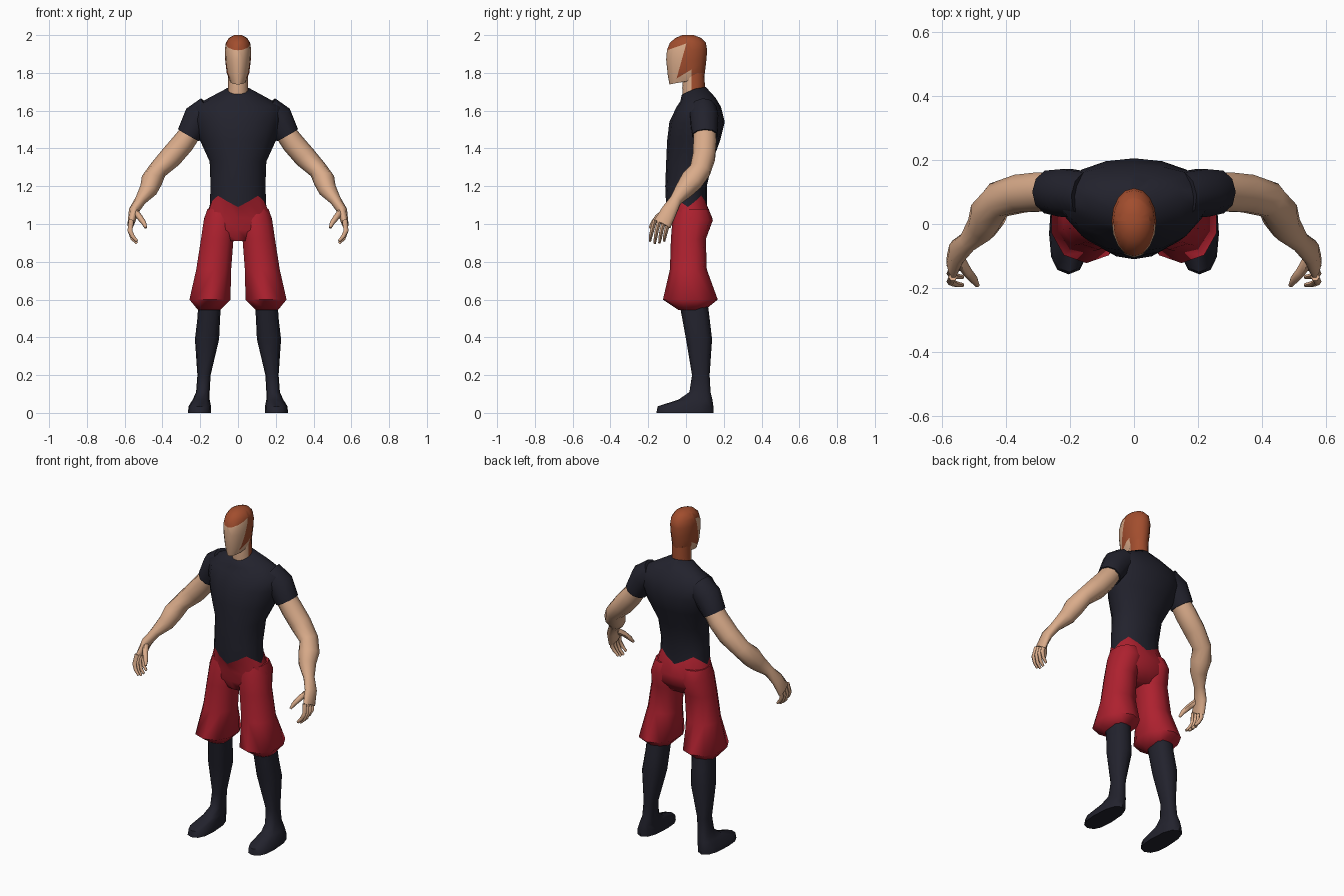
import bpy, bmesh, math
from mathutils import Vector


def material(name, rgb):
    m = bpy.data.materials.new(name)
    m.diffuse_color = (*rgb, 1)
    return m


NAVY = material("dark navy", (0.016, 0.016, 0.026))
RED = material("red cloth", (0.42, 0.015, 0.028))
SKIN = material("skin", (0.70, 0.41, 0.255))
HAIR = material("auburn hair", (0.36, 0.075, 0.027))


def skin_rings(name, rings, mats, mirror=False, angle=60):
    """Bridge equal-sized rings of points into one closed object."""
    bm = bmesh.new()
    vr = [[bm.verts.new(p) for p in r] for r in rings]
    n = len(vr[0])
    for a, b in zip(vr, vr[1:]):
        for i in range(n):
            j = (i + 1) % n
            bm.faces.new((a[i], a[j], b[j], b[i]))
    bm.faces.new(vr[0])
    bm.faces.new(vr[-1])
    bmesh.ops.recalc_face_normals(bm, faces=bm.faces)
    me = bpy.data.meshes.new(name)
    bm.to_mesh(me)
    bm.free()
    ob = bpy.data.objects.new(name, me)
    bpy.context.collection.objects.link(ob)
    for m in mats:
        me.materials.append(m)
    if mirror:
        ob.modifiers.new("mirror", "MIRROR")
    bpy.ops.object.select_all(action="DESELECT")
    ob.select_set(True)
    bpy.context.view_layer.objects.active = ob
    bpy.ops.object.shade_smooth_by_angle(angle=math.radians(angle))
    return ob


def ring(z, x0, x1, yf, ys, yb, dzf=0, dzb=0, n=16, p=1.0, zf=None):
    """Level ring: x range, front / side / back y, optional front and back tilt."""
    pts = []
    for i in range(n):
        t = 2 * math.pi * i / n
        s, c = math.sin(t), math.cos(t)
        s = math.copysign(abs(s) ** p, s)
        c = math.copysign(abs(c) ** p, c)
        y = ys + ((yf - ys) * c if c > 0 else (ys - yb) * c)
        h = zf(t) if zf else z + (dzf * c if c > 0 else -dzb * c)
        pts.append(Vector(((x0 + x1) / 2 + (x1 - x0) / 2 * s, y, h)))
    return pts


def tube(name, path, mat, n=8):
    """Tube along points (x, y, z, radius across, radius fore-aft)."""
    pts = [Vector(p[:3]) for p in path]
    rings = []
    for i, p in enumerate(path):
        d = (pts[min(i + 1, len(pts) - 1)] - pts[max(i - 1, 0)]).normalized()
        u = d.cross(Vector((0, 1, 0))).normalized()
        v = u.cross(d)
        rings.append([pts[i] + u * p[3] * math.cos(2 * math.pi * k / n)
                      + v * p[4] * math.sin(2 * math.pi * k / n) for k in range(n)])
    return skin_rings(name, rings, [mat], mirror=True)


def hem(t):
    return 1.12 - 0.03 * math.cos(4 * t)


# Shirt body and the shared waist line
waist = ring(0, -0.15, 0.15, -0.105, 0.01, 0.11, zf=hem)
shirt = [waist] + [ring(z, -w, w, f, s, b, df, db) for z, w, f, s, b, df, db in (
    (1.20, 0.145, -0.11, 0.01, 0.11, 0, 0),
    (1.33, 0.150, -0.105, 0.03, 0.14, 0, 0),
    (1.44, 0.200, -0.10, 0.06, 0.18, 0, 0),
    (1.54, 0.230, -0.088, 0.085, 0.205, 0, 0),
    (1.62, 0.240, -0.05, 0.095, 0.185, 0, 0),
    (1.67, 0.150, -0.03, 0.08, 0.155, -0.02, 0),
    (1.715, 0.065, -0.022, 0.045, 0.105, -0.03, 0.01))]
skin_rings("shirt", shirt, [NAVY])
tube("sleeve", [(0.15, 0.09, 1.60, 0.08, 0.075), (0.212, 0.097, 1.557, 0.082, 0.078),
                (0.262, 0.10, 1.47, 0.064, 0.07)], NAVY, 10)

# Baggy short trousers: hips and two legs
hips = [waist] + [ring(z, -w, w, f, 0.02, b, p=0.85) for z, w, f, b in (
    (1.03, 0.18, -0.07, 0.14), (0.97, 0.185, -0.07, 0.125), (0.91, 0.12, -0.04, 0.08))]
skin_rings("hips", hips, [RED])
trouser = [ring(z, a, b, f, 0.02, k, n=10, p=0.9) for z, a, b, f, k in (
    (1.08, 0.02, 0.165, -0.06, 0.12), (1.02, 0.008, 0.185, -0.072, 0.142),
    (0.92, 0.02, 0.20, -0.08, 0.105), (0.76, 0.032, 0.225, -0.085, 0.11),
    (0.60, 0.035, 0.262, -0.122, 0.168), (0.545, 0.09, 0.215, -0.04, 0.10))]
skin_rings("trouser_leg", trouser, [RED], mirror=True)

# Long sock and shoe in one piece
sock = [ring(z, a, b, f, s, k, n=12, p=0.8) for z, a, b, f, s, k in (
    (0.58, 0.09, 0.21, -0.035, 0.04, 0.115), (0.50, 0.095, 0.215, -0.02, 0.05, 0.125),
    (0.39, 0.10, 0.228, 0.0, 0.065, 0.138), (0.20, 0.145, 0.215, 0.032, 0.08, 0.125),
    (0.11, 0.15, 0.222, 0.018, 0.08, 0.13), (0.07, 0.15, 0.24, -0.04, 0.06, 0.14),
    (0.035, 0.143, 0.262, -0.15, -0.02, 0.145), (0.0, 0.143, 0.265, -0.157, -0.03, 0.145))]
skin_rings("sock_and_shoe", sock, [NAVY], mirror=True, angle=50)

# Bare arm and palm
tube("arm", [(0.24, 0.10, 1.50, 0.055, 0.06), (0.29, 0.10, 1.43, 0.06, 0.064),
             (0.355, 0.095, 1.355, 0.06, 0.062), (0.425, 0.075, 1.285, 0.05, 0.058),
             (0.457, 0.03, 1.23, 0.057, 0.062), (0.475, -0.01, 1.18, 0.048, 0.05),
             (0.517, -0.055, 1.125, 0.03, 0.033), (0.552, -0.088, 1.07, 0.027, 0.043),
             (0.567, -0.125, 1.0, 0.018, 0.05)], SKIN, 10)

# Fingers and thumb
for i in range(4):
    y = -0.165 + 0.025 * i
    drop = (0.0, 0.012, 0.01, 0.0)[i]
    tube("finger_%d" % (i + 1), [(0.565, y, 1.02, 0.014, 0.013),
                                 (0.572, y - 0.015, 0.965, 0.013, 0.012),
                                 (0.558, y - 0.022, 0.935 - drop, 0.011, 0.010),
                                 (0.535, y - 0.026, 0.91 - drop, 0.007, 0.007)], SKIN, 6)
tube("thumb", [(0.548, -0.105, 1.07, 0.017, 0.02), (0.52, -0.15, 1.035, 0.016, 0.016),
               (0.498, -0.175, 1.005, 0.013, 0.013), (0.488, -0.192, 0.98, 0.007, 0.007)], SKIN, 6)

# Neck and head, hair cut out along straight lines in profile
neck = [ring(z, -w, w, f, 0.04, b) for z, w, f, b in (
    (1.66, 0.056, -0.015, 0.10), (1.72, 0.052, -0.02, 0.10), (1.80, 0.052, -0.015, 0.098))]
head = [ring(z, -w, w, f, s, b, df) for z, w, f, s, b, df in (
    (1.757, 0.042, -0.088, 0.01, 0.09, -0.018),
    (1.80, 0.06, -0.097, 0.01, 0.10, -0.008),
    (1.87, 0.068, -0.105, 0.01, 0.108, 0),
    (1.92, 0.070, -0.101, 0.01, 0.112, 0),
    (1.96, 0.064, -0.085, 0.01, 0.105, 0),
    (1.985, 0.048, -0.055, 0.01, 0.08, 0),
    (2.0, 0.02, -0.02, 0.01, 0.04, 0))]


def forehead(y): return 1.92 + 0.35 * (y + 0.1)
def temple(z): return -0.05 + 0.28 * (z - 1.77)
def jaw(y): return 1.77 + 0.6 * (y + 0.05)


NAPE = 0.03
LINES = (((0, -0.1, 1.92), (0, -0.35, 1)), ((0, -0.05, 1.77), (0, 1, -0.28)),
         ((0, -0.05, 1.77), (0, -0.6, 1)), ((0, NAPE, 1.8), (0, 1, 0)))
for name, rings in (("neck", neck), ("head", head)):
    me = skin_rings(name, rings, [SKIN, HAIR]).data
    bm = bmesh.new()
    bm.from_mesh(me)
    for co, no in LINES:
        bmesh.ops.bisect_plane(bm, geom=bm.verts[:] + bm.edges[:] + bm.faces[:],
                               plane_co=co, plane_no=no, dist=1e-5)
    for f in bm.faces:
        c = f.calc_center_median()
        f.material_index = int(c.z > forehead(c.y) or c.y > NAPE
                               or (c.y > temple(c.z) and c.z > jaw(c.y)))
    bm.to_mesh(me)
    bm.free()
